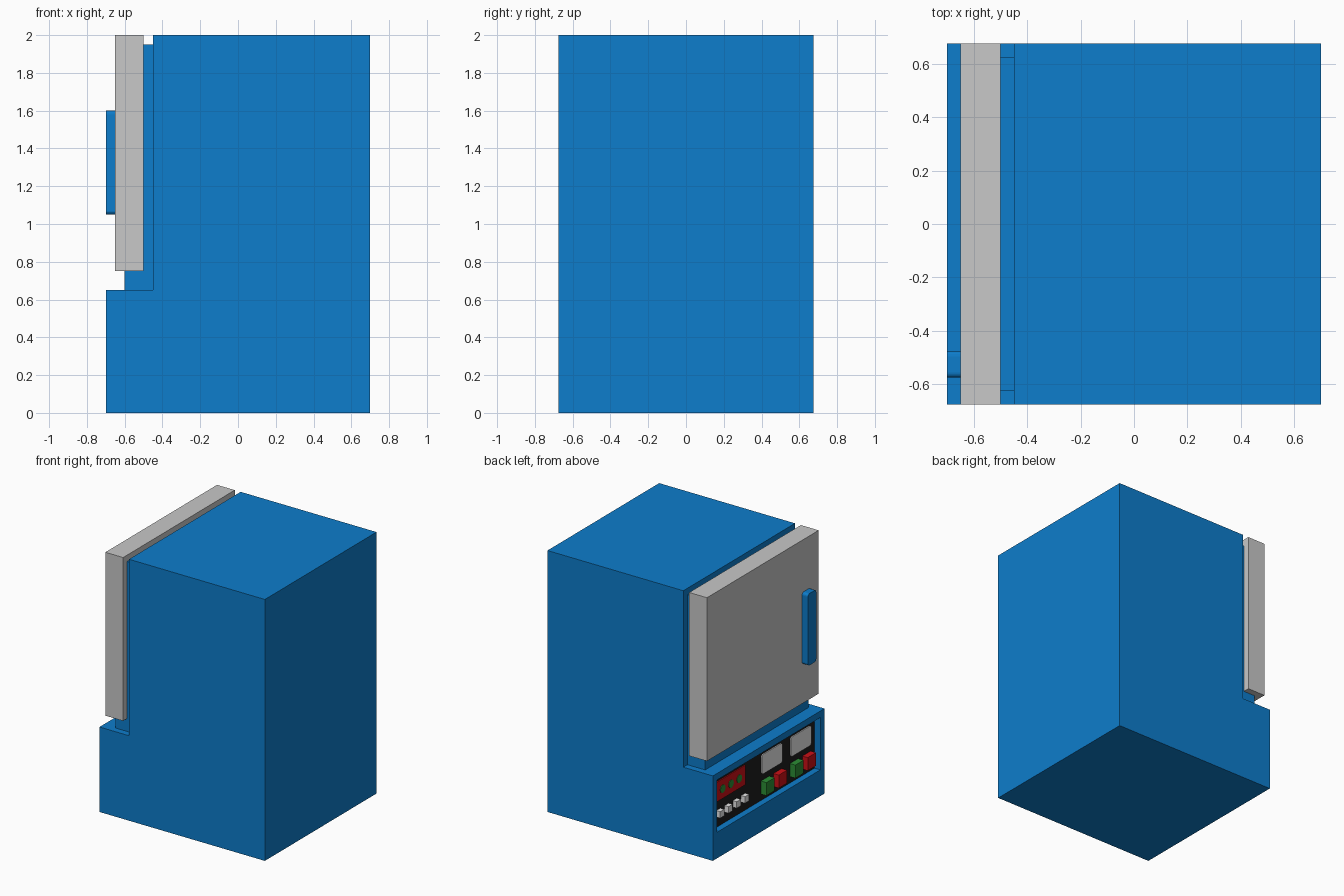
import bpy, bmesh

if "Cube" in bpy.data.objects:
    bpy.data.objects.remove(bpy.data.objects["Cube"])


def material(name, rgb):
    m = bpy.data.materials.new(name)
    m.diffuse_color = (*rgb, 1)
    m.use_nodes = True
    m.node_tree.nodes["Principled BSDF"].inputs["Base Color"].default_value = m.diffuse_color
    return m


BLUE = material("blue_paint", (0.004, 0.205, 0.604))
GREY = material("door_grey", (0.58, 0.58, 0.58))
PALE = material("pale_grey", (0.8, 0.8, 0.8))
BLACK = material("panel_black", (0.012, 0.012, 0.012))
RED = material("red", (0.6, 0.005, 0.008))
GREEN = material("green", (0.025, 0.27, 0.035))


def finish(name, bm, mat):
    bmesh.ops.recalc_face_normals(bm, faces=bm.faces[:])
    me = bpy.data.meshes.new(name)
    bm.to_mesh(me)
    bm.free()
    me.materials.append(mat)
    ob = bpy.data.objects.new(name, me)
    bpy.context.collection.objects.link(ob)
    return ob


def box(name, x, y, z, mat, round_r=0):
    """Box from (min, max) ranges; round_r rounds the edges running along x."""
    bm = bmesh.new()
    bmesh.ops.create_cube(bm, size=1)
    for v in bm.verts:
        v.co = [r[0] + (c + 0.5) * (r[1] - r[0]) for r, c in zip((x, y, z), v.co)]
    if round_r:
        edges = [e for e in bm.edges if abs(e.verts[0].co.x - e.verts[1].co.x) > 1e-5]
        bmesh.ops.bevel(bm, geom=edges, offset=round_r, segments=4,
                        profile=0.5, affect='EDGES')
    return finish(name, bm, mat)


def disc(name, x, depth, y, z, r, mat):
    """Thin round lamp facing -x."""
    bm = bmesh.new()
    bmesh.ops.create_cone(bm, cap_ends=True, segments=24, radius1=r, radius2=r, depth=depth)
    for v in bm.verts:
        a, b, c = v.co
        v.co = (x + c, y + a, z + b)
    return finish(name, bm, mat)


# Cabinet: stepped side profile extruded across y
W = 0.675
profile = [(-0.7, 0), (0.7, 0), (0.7, 2), (-0.45, 2), (-0.45, 0.65), (-0.7, 0.65)]
bm = bmesh.new()
face = bm.faces.new([bm.verts.new((x, -W, z)) for x, z in profile])
ext = bmesh.ops.extrude_face_region(bm, geom=[face])
for v in ext["geom"]:
    if isinstance(v, bmesh.types.BMVert):
        v.co.y = W
cabinet = finish("cabinet", bm, BLUE)

# Control panel recess
cutter = box("recess_cutter", (-0.8, -0.65), (-0.625, 0.625), (0.2, 0.6), BLUE)
cutter.hide_render = True
mod = cabinet.modifiers.new("recess", 'BOOLEAN')
mod.operation = 'DIFFERENCE'
mod.solver = 'EXACT'
mod.object = cutter
bpy.context.view_layer.objects.active = cabinet
bpy.ops.object.modifier_apply(modifier=mod.name)
bpy.data.objects.remove(cutter)

# Door, the plug behind it, and the handle
box("door_plug", (-0.6, -0.45), (-0.625, 0.625), (0.65, 1.95), BLUE)
box("door", (-0.65, -0.5), (-W, W), (0.75, 2.0), GREY)
box("door_handle", (-0.7, -0.65), (-0.575, -0.475), (1.05, 1.6), BLUE, 0.02)

# Black control panel
P = -0.652
box("control_panel", (P, -0.648), (-0.624, 0.624), (0.201, 0.599), BLACK)

# Indicator plate with three lamps
box("indicator_plate", (-0.66, P), (0.225, 0.575), (0.4, 0.55), RED)
for i in range(3):
    disc(f"indicator_lamp_{i}", -0.661, 0.006, 0.3 + 0.1 * i, 0.475, 0.03, GREEN)

# Row of small switches
for i in range(4):
    y = 0.24 + 0.1 * i
    box(f"switch_{i}", (-0.685, P), (y - 0.025, y + 0.025), (0.28, 0.33), PALE)

# Two screens, each with a green and a red button below
for i, y in enumerate((0.025, -0.325)):
    box(f"screen_{i}", (-0.66, P), (y - 0.25, y), (0.4, 0.55), PALE, 0.02)
    box(f"green_button_{i}", (-0.698, P), (y - 0.1, y), (0.25, 0.35), GREEN)
    box(f"red_button_{i}", (-0.698, P), (y - 0.25, y - 0.15), (0.25, 0.35), RED)
